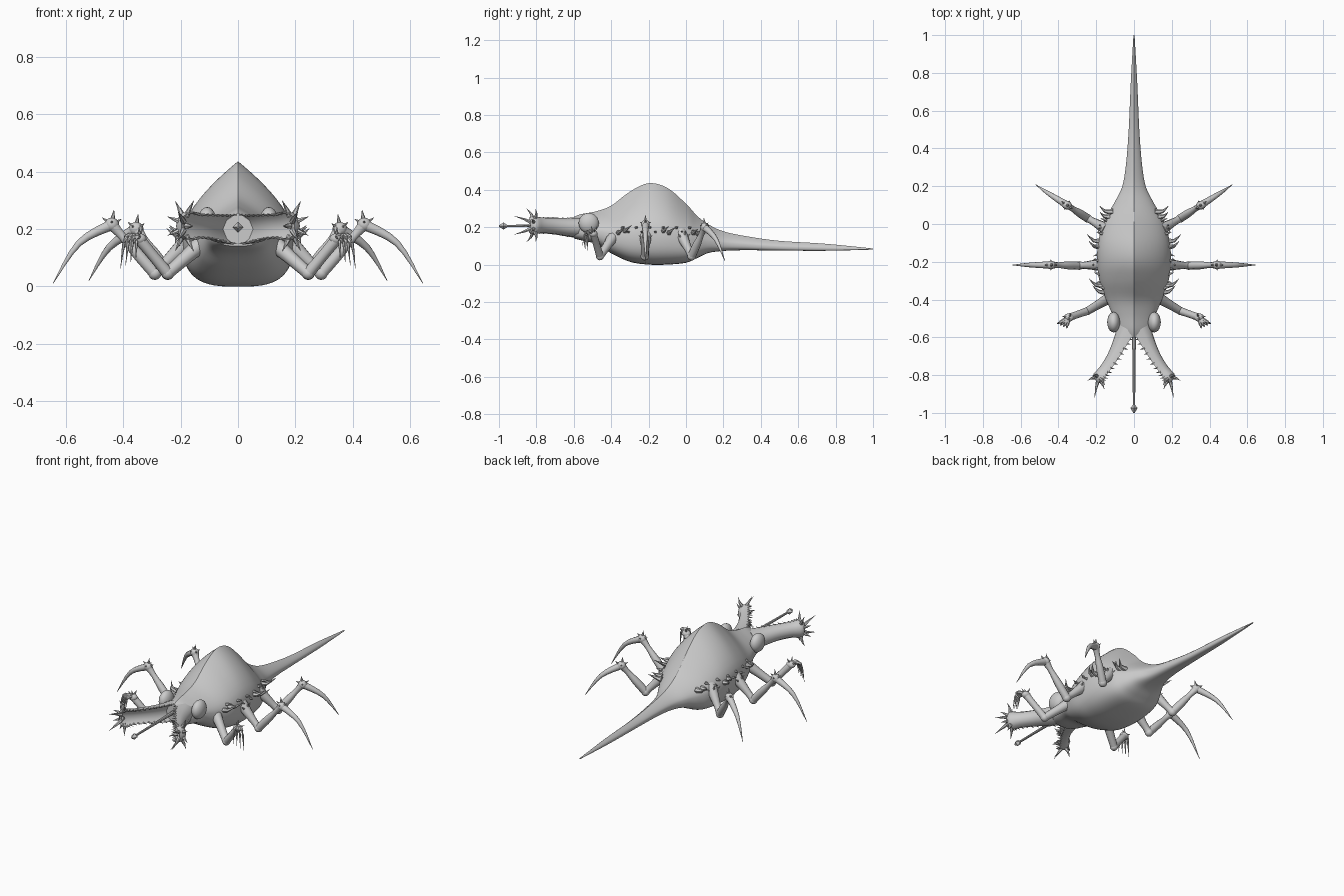
import bpy, bmesh, math
from mathutils import Vector

cube = bpy.data.objects.get("Cube")
if cube:
    bpy.data.objects.remove(cube)

grey = bpy.data.materials.new("chitin grey")
grey.use_nodes = True
grey.diffuse_color = (0.6, 0.6, 0.6, 1)
grey.node_tree.nodes["Principled BSDF"].inputs["Base Color"].default_value = (0.6, 0.6, 0.6, 1)


def add_mesh(name, bm, angle=40):
    mesh = bpy.data.meshes.new(name)
    bmesh.ops.recalc_face_normals(bm, faces=bm.faces)
    bm.to_mesh(mesh)
    bm.free()
    mesh.materials.append(grey)
    obj = bpy.data.objects.new(name, mesh)
    bpy.context.collection.objects.link(obj)
    bpy.ops.object.select_all(action='DESELECT')
    obj.select_set(True)
    bpy.context.view_layer.objects.active = obj
    bpy.ops.object.shade_smooth_by_angle(angle=math.radians(angle))
    return obj


def loft(bm, rings):
    """Skin a row of closed rings and cap both ends."""
    rows = [[bm.verts.new(p) for p in ring] for ring in rings]
    for a, b in zip(rows, rows[1:]):
        for i in range(len(a)):
            j = (i + 1) % len(a)
            bm.faces.new((a[i], a[j], b[j], b[i]))
    bm.faces.new(rows[0])
    bm.faces.new(rows[-1])


def spline(points, steps):
    """Catmull-Rom curve through tuples of any length."""
    pts = [points[0]] + list(points) + [points[-1]]
    out = []
    for a, b, c, d in zip(pts, pts[1:], pts[2:], pts[3:]):
        for k in range(steps):
            t = k / steps
            out.append([q + t / 2 * (r - p + t * (2*p - 5*q + 4*r - s + t * (3*q - p - 3*r + s)))
                        for p, q, r, s in zip(a, b, c, d)])
    return out + [list(points[-1])]


def tube(bm, points, sides=10, steps=4):
    """Tapered tube through (x, y, z, radius) points."""
    pts = spline(points, steps)
    rings = []
    for i, p in enumerate(pts):
        ahead = Vector(pts[min(i + 1, len(pts) - 1)][:3])
        along = (ahead - Vector(pts[max(i - 1, 0)][:3])).normalized()
        ref = Vector((0, 0, 1)) if abs(along.z) < 0.9 else Vector((0, 1, 0))
        u = along.cross(ref).normalized()
        v = along.cross(u)
        r = max(p[3], 0.0006)
        rings.append([Vector(p[:3]) + r * (u * math.cos(a) + v * math.sin(a))
                      for a in (math.tau * k / sides for k in range(sides))])
    loft(bm, rings)


def spike(bm, base, direction, length, radius, curl=(0, 0, 0)):
    b = Vector(base)
    d = Vector(direction).normalized() * length
    mid = b + d * 0.5
    tip = b + d + Vector(curl) * length
    tube(bm, [(*b, radius), (*mid, radius * 0.6), (*tip, 0)], 6, 2)


def ball(bm, centre, size):
    new = bmesh.ops.create_uvsphere(bm, u_segments=20, v_segments=12, radius=1)["verts"]
    bmesh.ops.scale(bm, vec=size, verts=new)
    bmesh.ops.translate(bm, vec=centre, verts=new)


# Body and tail: y, top, bottom, half width
stations = [(-.60, .255, .14, .075), (-.56, .27, .13, .095), (-.48, .285, .11, .115),
            (-.4, .315, .06, .148), (-.3, .39, .015, .183), (-.2, .435, 0, .195),
            (-.1, .41, 0, .19), (0, .325, .01, .165), (.06, .26, .035, .135),
            (.12, .215, .062, .1), (.2, .178, .073, .062), (.32, .152, .077, .042),
            (.5, .127, .075, .028), (.75, .111, .074, .017), (1, .086, .08, .003)]


def body_ring(y, top, bottom, width, n=12):
    mid = bottom + 0.42 * (top - bottom)
    right = []
    for k in range(n + 1):                      # ridged upper half
        u = math.sin(math.pi / 2 * (1 - k / n))
        right.append((width * (1 - u ** 1.6), mid + u * (top - mid)))
    for k in range(1, n + 1):                   # flat-bottomed lower half
        a = math.pi / 2 * k / n
        right.append((width * max(math.cos(a), 0) ** 0.65,
                      mid - (mid - bottom) * math.sin(a) ** 0.65))
    left = [(-x, z) for x, z in right[-2:0:-1]]
    return [(x, y, z) for x, z in right + left]


bm = bmesh.new()
loft(bm, [body_ring(*s) for s in spline(stations, 5)])
add_mesh("body_and_tail", bm, 50)


def flank(y):
    return min(spline(stations, 10), key=lambda s: abs(s[0] - y))[3]


# Tongue with a diamond tip
bm = bmesh.new()
tube(bm, [(0, -.56, .21, .011), (0, -.75, .208, .008), (0, -.965, .206, .006)], 8)
tube(bm, [(0, -.955, .206, .005), (0, -.975, .206, .019), (0, -1, .206, .004)], 4, 1)
add_mesh("tongue", bm, 30)

# Jaw channel: inner x, inner y, outer x, outer y, half height, middle z
jaw = [(0, -.575, .085, -.53, .055, .198), (.035, -.635, .108, -.61, .05, .2),
       (.085, -.715, .14, -.69, .044, .207), (.135, -.785, .18, -.755, .043, .21),
       (.165, -.825, .215, -.795, .05, .21), (.19, -.84, .21, -.82, .034, .21)]
profile = [(0, 1), (.5, .95), (.88, .6), (1, 0), (.88, -.6), (.5, -.95),
           (0, -1), (.25, -.65), (.4, 0), (.25, .65)]

# Legs as shoulder, elbow, knee, claw bend and claw tip
walking_legs = {
    "middle": [(.17, -.215, .16), (.29, -.22, .045), (.44, -.217, .215),
               (.555, -.217, .15), (.645, -.217, .01)],
    "rear": [(.14, -.03, .17), (.245, .03, .045), (.355, .1, .2),
             (.45, .16, .135), (.52, .208, .02)],
}

for s, side in ((1, "left"), (-1, "right")):
    # Eye
    bm = bmesh.new()
    ball(bm, (s * .108, -.52, .222), (.034, .054, .054))
    add_mesh(side + "_eye", bm)

    # Jaw with two rows of teeth and a spiked tip
    bm = bmesh.new()
    stages = spline(jaw, 3)
    loft(bm, [[(s * (ix + n * (ox - ix)), iy + n * (oy - iy), z + h * v)
               for n, v in profile] for ix, iy, ox, oy, h, z in stages])
    add_mesh(side + "_jaw", bm, 45)
    bm = bmesh.new()
    for ix, iy, ox, oy, h, z in stages[2:-2]:
        for v in (-.95, .95):
            spike(bm, (s * (ix + .006), iy + .003, z + h * v), (-s, -.25, 0), .026, .005)
    add_mesh(side + "_jaw_teeth", bm)
    bm = bmesh.new()
    for dx, dy, dz, length in ((.25, -1, .45, .085), (.25, -1, -.45, .085), (-.5, -.4, 1, .065),
                               (-.5, -.4, -1, .065), (.5, .3, 1, .06), (.5, .3, -1, .06),
                               (1, -.1, .4, .05), (1, -.1, -.4, .05), (-.6, -1, 0, .045)):
        base = (s * (.187 + .012 * dx), -.812 + .015 * dy, .21 + .035 * dz)
        spike(bm, base, (s * dx, dy, dz), length, .011, (0, -.2, 0))
    add_mesh(side + "_jaw_spikes", bm)

    # Walking legs
    for place, joints in walking_legs.items():
        hip, elbow, knee, bend, tip = [Vector((s * x, y, z)) for x, y, z in joints]
        out = (tip - knee).normalized()
        out.z = 0
        across = Vector((-out.y, out.x, 0))
        bm = bmesh.new()
        tube(bm, [(*hip, .034), (*hip.lerp(elbow, .4), .026), (*hip.lerp(elbow, .8), .019),
                  (*elbow, .022)])
        ball(bm, elbow, (.023, .023, .023))
        tube(bm, [(*elbow, .022), (*elbow.lerp(knee, .4), .021), (*elbow.lerp(knee, .75), .015),
                  (*knee, .022)])
        ball(bm, knee, (.025, .023, .024))
        tube(bm, [(*knee, .02), (*bend, .012), (*tip, .001)])
        up = Vector((0, 0, 1))
        for d, length in ((up - out * .2, .052), (up * .5 + out, .042), (up * .4 - out, .04),
                          (up * .3 + across, .032), (up * .3 - across, .032)):
            spike(bm, knee, d, length, .012)
        for d in (up * .6 + across, up * .6 - across, up + out * .4):
            spike(bm, hip.lerp(elbow, .3), d, .05, .012)
        add_mesh(f"{side}_{place}_leg", bm)

    # Grasping front leg with thin claws
    bm = bmesh.new()
    hip, elbow, wrist = [Vector((s * x, y, z)) for x, y, z in
                         ((.12, -.385, .155), (.245, -.46, .045), (.345, -.495, .165))]
    tube(bm, [(*hip, .032), (*hip.lerp(elbow, .5), .024), (*elbow, .021)])
    ball(bm, elbow, (.022, .022, .022))
    tube(bm, [(*elbow, .021), (*elbow.lerp(wrist, .5), .019), (*wrist, .02)])
    ball(bm, wrist, (.026, .022, .02))
    for k in range(4):
        x, y = s * (.41 - .018 * k), -.53 - .008 * k
        mid = wrist.lerp(Vector((x, y, .175)), .7)
        tube(bm, [(*wrist, .011), (*mid, .008), (x, y, .06 + .012 * k, 0)], 6)
    for d in ((s, .2, .6), (-s * .3, .5, 1), (0, -.3, 1)):
        spike(bm, wrist, d, .045, .009)
    add_mesh(side + "_front_leg", bm)

    # Flank spines: a small row and a few long hooks
    bm = bmesh.new()
    for k in range(11):
        y = -.34 + k * .036
        spike(bm, (s * (flank(y) - .012), y, .185 + .012 * (-1) ** k),
              (s, .3 * (-1) ** k, .15), .036, .009)
    for y, z, length in ((-.36, .17, .085), (-.325, .18, .09), (-.12, .18, .075),
                         (-.09, .17, .09), (.04, .17, .06), (.065, .165, .08)):
        spike(bm, (s * (flank(y) - .02), y, z), (s, .05, .1), length, .016, (-s * .1, .35, .25))
    add_mesh(side + "_flank_spines", bm)
